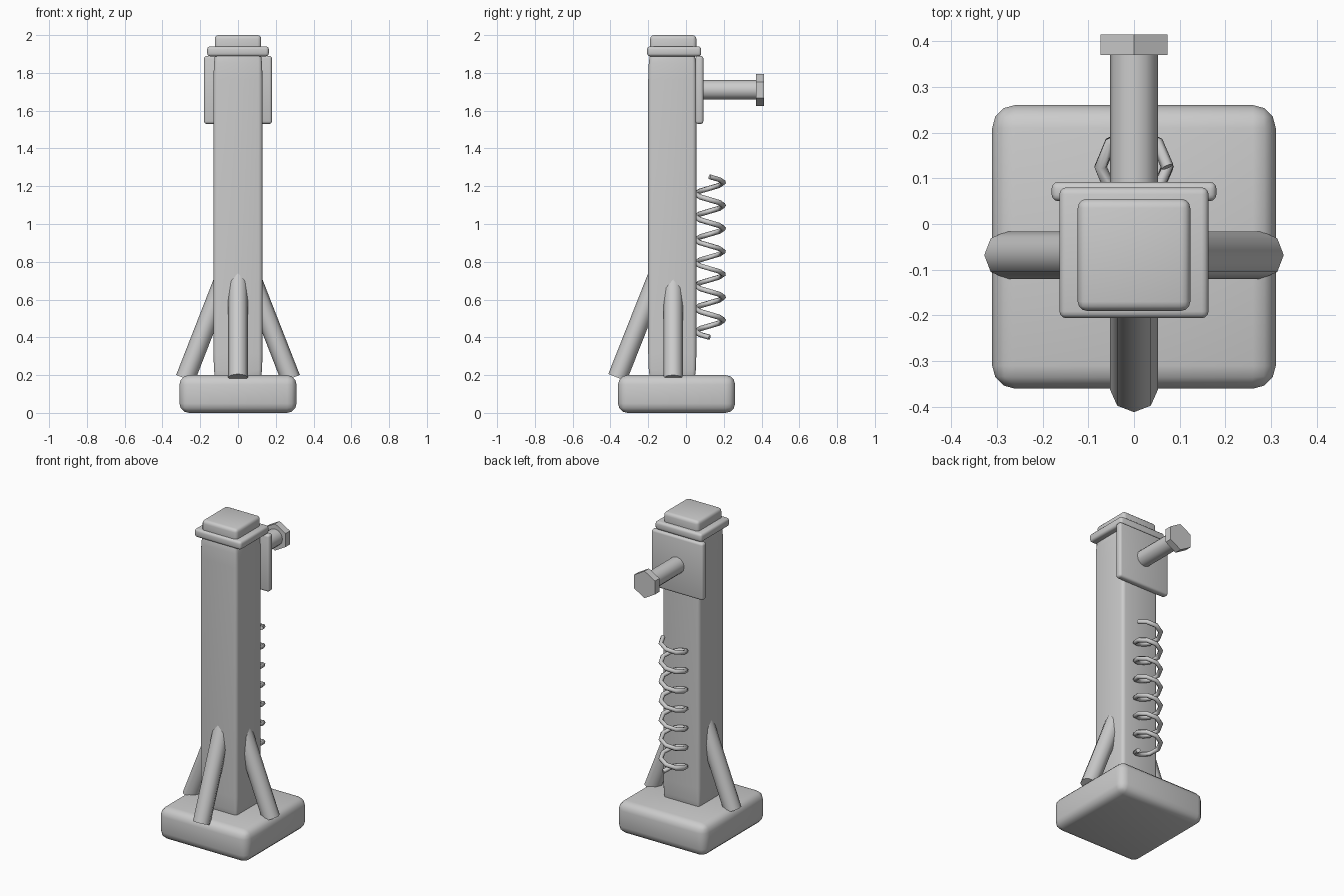
import bpy, bmesh, math
from mathutils import Vector

default = bpy.data.objects.get("Cube")
if default:
    bpy.data.objects.remove(default, do_unlink=True)

grey = bpy.data.materials.new("plain grey")
grey.use_nodes = True
colour = (0.6, 0.6, 0.6, 1)
grey.diffuse_color = colour
grey.node_tree.nodes["Principled BSDF"].inputs["Base Color"].default_value = colour


def finish(obj, angle=50):
    """Assign the material and smooth everything but sharp edges."""
    obj.data.materials.append(grey)
    bpy.ops.object.select_all(action="DESELECT")
    obj.select_set(True)
    bpy.context.view_layer.objects.active = obj
    bpy.ops.object.shade_smooth_by_angle(angle=math.radians(angle))
    return obj


def from_bmesh(name, bm):
    mesh = bpy.data.meshes.new(name)
    bm.to_mesh(mesh)
    bm.free()
    obj = bpy.data.objects.new(name, mesh)
    bpy.context.collection.objects.link(obj)
    return obj


def rounded_box(name, x, y, z, bevel, stretch=1):
    """Box between (low, high) ranges; stretch elongates the bevel in z."""
    bm = bmesh.new()
    bmesh.ops.create_cube(bm, size=1)
    size = Vector((x[1] - x[0], y[1] - y[0], z[1] - z[0]))
    for v in bm.verts:
        v.co = v.co * size if stretch == 1 else v.co * Vector((size.x, size.y, size.z / stretch))
    bmesh.ops.bevel(bm, geom=bm.edges[:], offset=bevel, segments=3,
                    profile=0.5, affect="EDGES")
    centre = Vector((sum(x) / 2, sum(y) / 2, sum(z) / 2))
    for v in bm.verts:
        v.co.z *= stretch
        v.co += centre
    return finish(from_bmesh(name, bm))


def rod(name, start, end, radius, sides, spin=0, angle=50):
    """Prism running from start to end."""
    start, end = Vector(start), Vector(end)
    axis = end - start
    bm = bmesh.new()
    bmesh.ops.create_cone(bm, cap_ends=True, segments=sides, radius1=radius,
                          radius2=radius, depth=axis.length)
    turn = axis.to_track_quat("Z", "Y")
    for v in bm.verts:
        x, y, z = v.co
        flat = Vector((x * math.cos(spin) - y * math.sin(spin),
                       x * math.sin(spin) + y * math.cos(spin), z))
        v.co = turn @ flat + (start + end) / 2
    return finish(from_bmesh(name, bm), angle)


# Base, column and stepped cap
rounded_box("base", (-0.31, 0.31), (-0.36, 0.26), (0, 0.2), 0.05)
rounded_box("column", (-0.13, 0.13), (-0.2, 0.055), (0.14, 1.94), 0.022, 8)
rounded_box("cap_rim", (-0.163, 0.163), (-0.206, 0.08), (1.888, 1.94), 0.015)
rounded_box("cap_top", (-0.123, 0.123), (-0.19, 0.055), (1.9, 2.0), 0.02)

# Back plate with its bolt
rounded_box("back_plate", (-0.18, 0.18), (0.05, 0.092), (1.53, 1.89), 0.014)
rod("bolt_shank", (0, 0.06, 1.71), (0, 0.39, 1.71), 0.052, 12)
rod("bolt_head", (0, 0.37, 1.71), (0, 0.414, 1.71), 0.085, 6)

# Leaning braces
rod("front_brace", (0, -0.363, 0.187), (0, -0.14, 0.75), 0.052, 8)
for side, label in ((1, "left"), (-1, "right")):
    rod(label + "_brace", (side * 0.279, -0.068, 0.182),
        (side * 0.06, -0.068, 0.742), 0.052, 8)

# Coil spring behind the column
turns, steps = 7, 8
curve = bpy.data.curves.new("coil_spring", "CURVE")
curve.dimensions = "3D"
curve.bevel_depth = 0.014
curve.bevel_resolution = 1
curve.use_fill_caps = True
path = curve.splines.new("POLY")
path.points.add(turns * steps)
for i, point in enumerate(path.points):
    a = math.tau * i / steps
    point.co = (0.073 * math.cos(a), 0.125 + 0.073 * math.sin(a),
                1.25 - 0.85 * i / (turns * steps), 1)
spring = bpy.data.objects.new("coil_spring", curve)
bpy.context.collection.objects.link(spring)
bpy.ops.object.select_all(action="DESELECT")
spring.select_set(True)
bpy.context.view_layer.objects.active = spring
bpy.ops.object.convert(target="MESH")
finish(bpy.context.view_layer.objects.active, 65)
